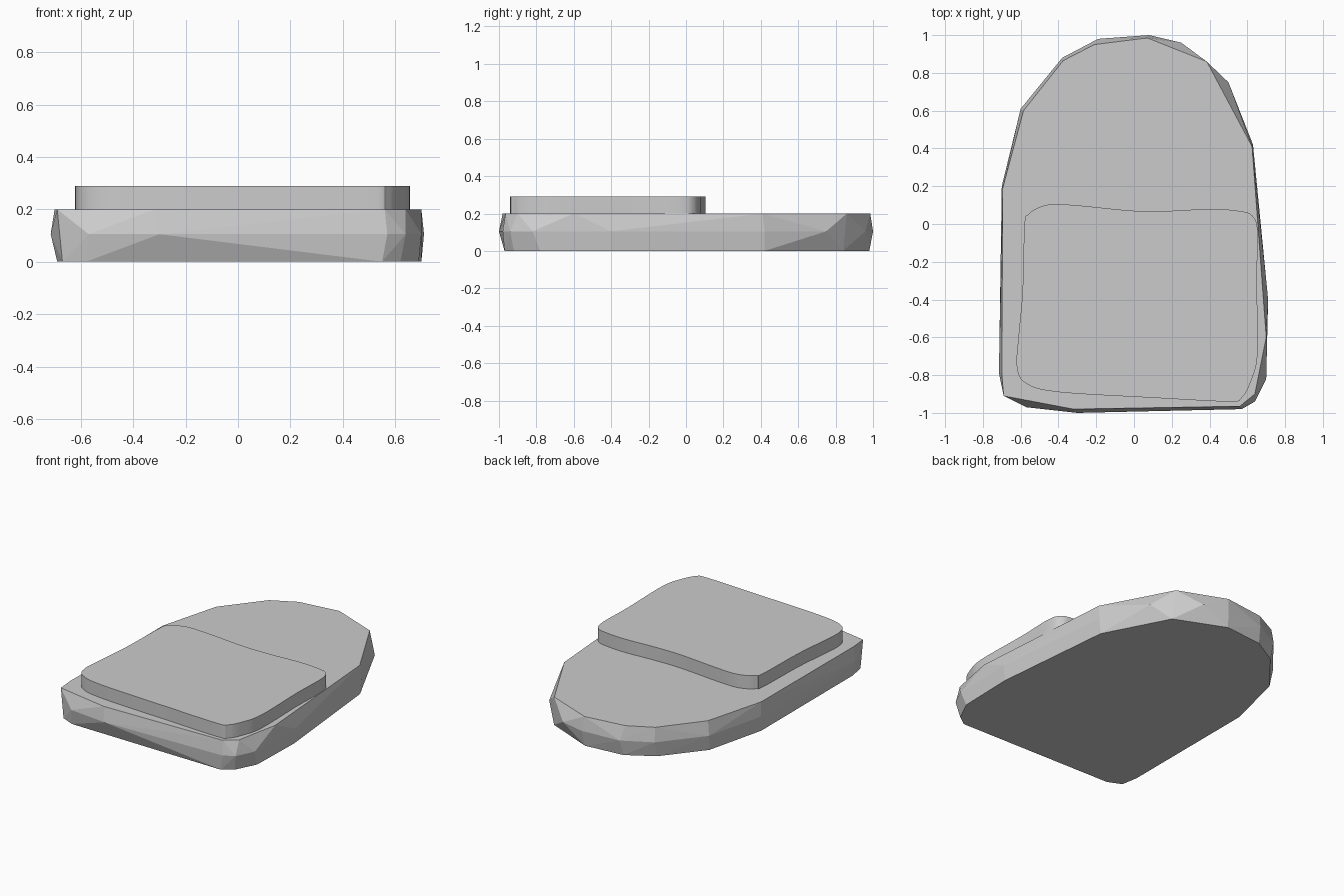
import bpy, bmesh
from mathutils import Vector

if "Cube" in bpy.data.objects:
    bpy.data.objects.remove(bpy.data.objects["Cube"])


def finish(bm, name):
    bmesh.ops.recalc_face_normals(bm, faces=bm.faces)
    mesh = bpy.data.meshes.new(name)
    bm.to_mesh(mesh)
    bm.free()
    obj = bpy.data.objects.new(name, mesh)
    bpy.context.collection.objects.link(obj)
    return obj


def smooth_loop(points, steps):
    """Closed Catmull-Rom curve through the points."""
    pts = [Vector(p) for p in points]
    n, out = len(pts), []
    for i in range(n):
        a, b, c, d = (pts[(i + k) % n] for k in (-1, 0, 1, 2))
        for s in range(steps):
            t = s / steps
            out.append(0.5 * (2 * b + (c - a) * t + (2 * a - 5 * b + 4 * c - d) * t * t
                              + (3 * b - a - 3 * c + d) * t ** 3))
    return out


# Faceted base slab: hull around bottom, bulging waist and top outlines
waist = [(-.715, -.79), (-.57, -.97), (-.30, -1), (.57, -.98), (.64, -.94),
         (.70, -.82), (.71, -.40), (.63, .42), (.50, .75), (.25, .96),
         (.08, 1), (-.19, .98), (-.38, .88), (-.60, .61), (-.70, .20)]
top = [(-.70, -.79), (-.69, -.91), (-.32, -.98), (.56, -.965), (.64, -.90),
       (.70, -.60), (.625, .41), (.385, .86), (.07, .985), (-.21, .95),
       (-.375, .865), (-.585, .60), (-.695, .19)]
bottom = [(-.69, -.80), (-.67, -.91), (-.58, -.95), (.55, -.97), (.62, -.92),
          (.69, -.78), (.70, -.40), (.62, .42), (.40, .84), (.07, .98),
          (-.20, .955), (-.38, .85), (-.59, .59), (-.69, .18)]
bm = bmesh.new()
for z, ring in ((0, bottom), (.105, waist), (.2, top)):
    for x, y in ring:
        bm.verts.new((x, y, z))
hull = bmesh.ops.convex_hull(bm, input=bm.verts)
loose = [v for v in bm.verts if not v.link_faces]
bmesh.ops.delete(bm, geom=loose, context='VERTS')
bmesh.ops.dissolve_limit(bm, angle_limit=.01, verts=bm.verts, edges=bm.edges)
finish(bm, "base_slab")

# Raised pad with a soft rounded outline
pad = [(-.58, 0), (-.56, .05), (-.51, .085), (-.43, .105), (-.28, .097),
       (0, .07), (.2, .07), (.4, .08), (.55, .07), (.625, .045), (.655, -.04),
       (.65, -.3), (.655, -.68), (.62, -.83), (.57, -.92), (.50, -.94),
       (.1, -.92), (-.4, -.89), (-.57, -.845), (-.62, -.76), (-.612, -.6),
       (-.59, -.35)]
bm = bmesh.new()
face = bm.faces.new([bm.verts.new((p.x, p.y, .2)) for p in smooth_loop(pad, 5)])
ext = bmesh.ops.extrude_face_region(bm, geom=[face], use_keep_orig=True)
bmesh.ops.translate(bm, vec=(0, 0, .09),
                    verts=[g for g in ext["geom"] if isinstance(g, bmesh.types.BMVert)])
obj = finish(bm, "raised_pad")
bpy.context.view_layer.objects.active = obj
obj.select_set(True)
bpy.ops.object.shade_smooth_by_angle()
